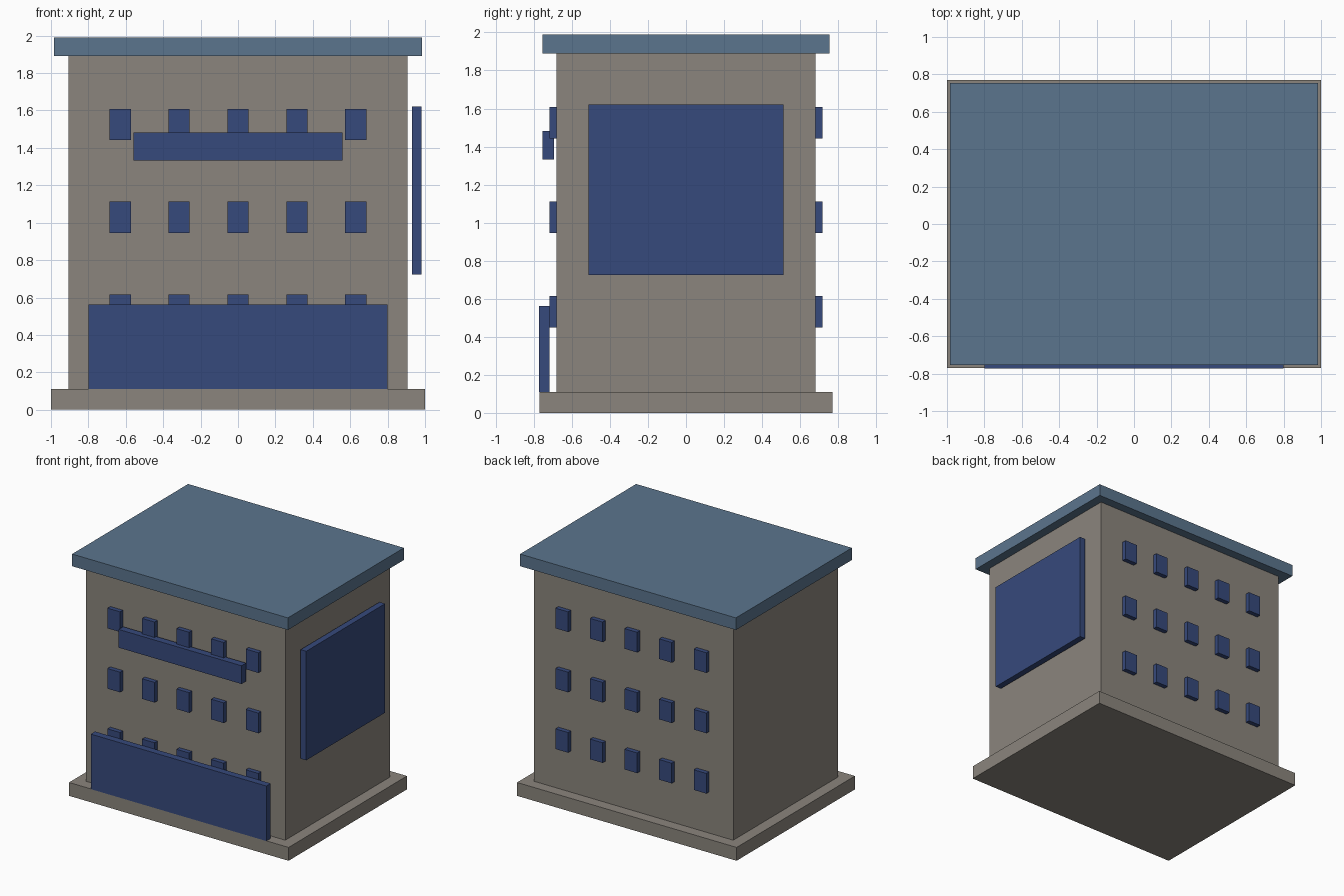
import bpy
import bmesh
from mathutils import Matrix, Vector

cube = bpy.data.objects.get("Cube")
if cube:
    bpy.data.objects.remove(cube, do_unlink=True)


def material(name, rgb):
    mat = bpy.data.materials.new(name)
    mat.use_nodes = True
    colour = (*rgb, 1)
    mat.diffuse_color = colour
    mat.node_tree.nodes["Principled BSDF"].inputs["Base Color"].default_value = colour
    return mat


stone = material("warm grey stone", (0.258, 0.235, 0.205))
slate = material("slate blue", (0.105, 0.178, 0.27))
navy = material("navy blue", (0.037, 0.067, 0.2))


def boxes(name, mat, spans):
    """One object made of boxes, each given by its lowest and highest corner."""
    bm = bmesh.new()
    for low, high in spans:
        low, high = Vector(low), Vector(high)
        place = Matrix.Translation((low + high) / 2) @ Matrix.Diagonal((high - low).to_4d())
        bmesh.ops.create_cube(bm, size=1, matrix=place)
    mesh = bpy.data.meshes.new(name)
    bm.to_mesh(mesh)
    bm.free()
    mesh.materials.append(mat)
    obj = bpy.data.objects.new(name, mesh)
    bpy.context.collection.objects.link(obj)
    return obj


# Main masses
boxes("base_slab", stone, [((-1, -0.77, 0), (1, 0.77, 0.11))])
boxes("walls", stone, [((-0.907, -0.68, 0.11), (0.907, 0.68, 1.89))])
boxes("roof_slab", slate, [((-0.983, -0.755, 1.89), (0.983, 0.755, 1.99))])

# Window grids on the front and back walls
for name, y in (("front", -0.68), ("back", 0.68)):
    spans = []
    for row in range(3):
        for col in range(-2, 3):
            x, z = col * 0.315, 0.532 + row * 0.497
            spans.append(((x - 0.057, y - 0.037, z - 0.083),
                          (x + 0.057, y + 0.037, z + 0.083)))
    boxes(name + "_windows", navy, spans)

# Shopfront, sign board and side billboard
boxes("shopfront", navy, [((-0.8, -0.773, 0.11), (0.8, -0.717, 0.563))])
boxes("sign_board", navy, [((-0.56, -0.754, 1.332), (0.56, -0.695, 1.482))])
boxes("side_billboard", navy, [((0.93, -0.513, 0.724), (0.981, 0.513, 1.622))])
